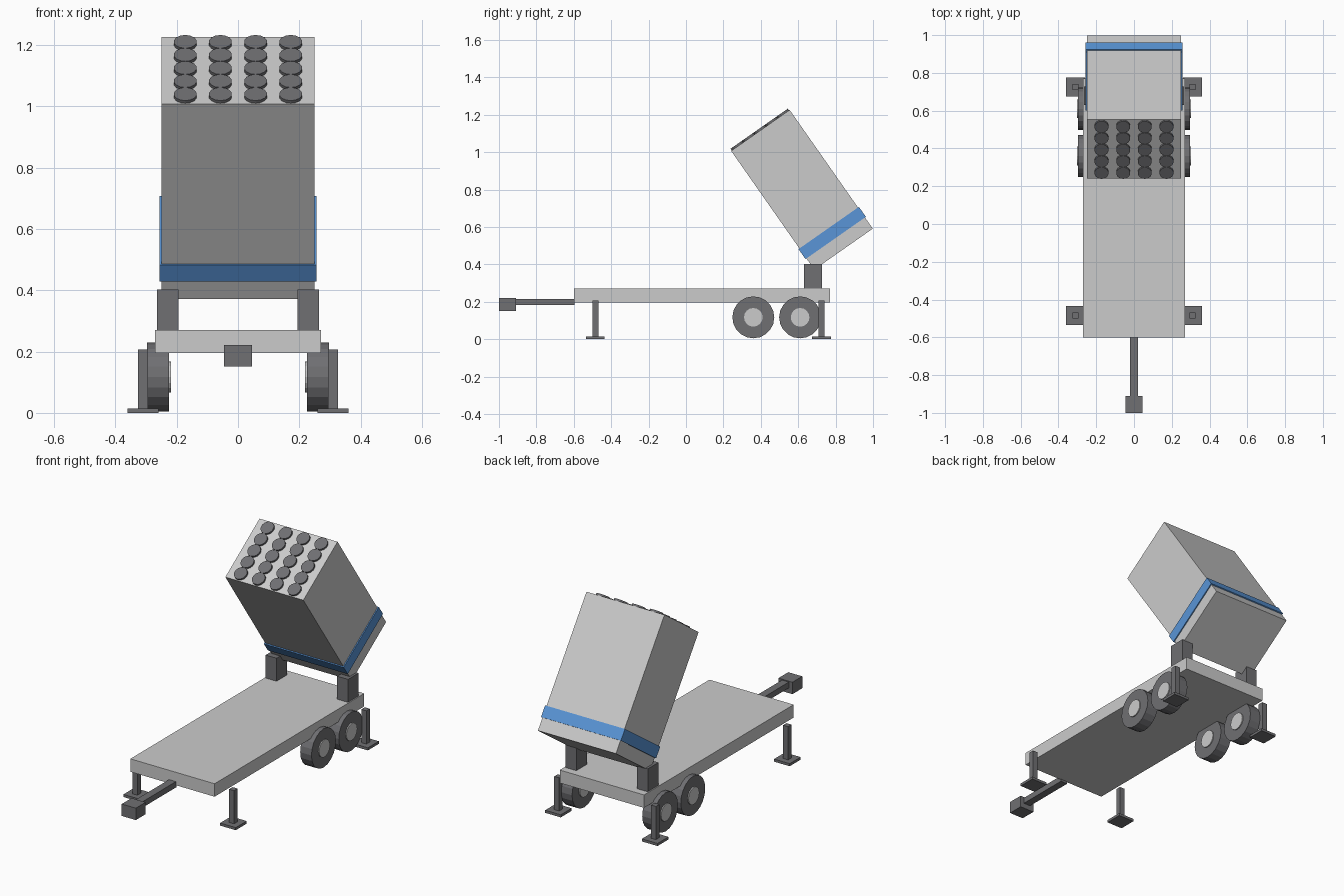
import bpy
from math import radians, pi
from mathutils import Matrix, Vector

if "Cube" in bpy.data.objects:
    bpy.data.objects.remove(bpy.data.objects["Cube"])


def material(name, color):
    m = bpy.data.materials.new(name)
    m.diffuse_color = color
    m.use_nodes = True
    m.node_tree.nodes["Principled BSDF"].inputs["Base Color"].default_value = m.diffuse_color
    return m


BLUE = material("blue", (0.10, 0.30, 0.68, 1))
DARK = material("dark_grey", (0.16, 0.16, 0.17, 1))


def finish(name, mat):
    ob = bpy.context.object
    ob.name = name
    if mat:
        ob.data.materials.append(mat)
    return ob


def box(name, x, y, z, mat=None):
    """Box from (min, max) ranges."""
    bpy.ops.mesh.primitive_cube_add(size=1)
    ob = finish(name, mat)
    ob.data.transform(Matrix.Diagonal((x[1] - x[0], y[1] - y[0], z[1] - z[0], 1)))
    ob.location = [(a + b) / 2 for a, b in (x, y, z)]
    return ob


def cylinder(name, loc, r, depth, sides, mat=None, rot=(0, 0, 0)):
    bpy.ops.mesh.primitive_cylinder_add(vertices=sides, radius=r, depth=depth,
                                        location=loc, rotation=rot)
    return finish(name, mat)


def around(c, half):
    return (c - half, c + half)


# Trailer deck and towing bar
box("deck", (-0.27, 0.27), (-0.6, 0.77), (0.195, 0.27))
box("tow_bar", (-0.022, 0.022), (-0.92, -0.595), (0.182, 0.216), DARK)
box("tow_hitch", (-0.045, 0.045), (-1.0, -0.91), (0.152, 0.221), DARK)

for s, side in ((-1, "left"), (1, "right")):
    # Stabiliser legs with foot pads
    for y, end in ((-0.485, "front"), (0.725, "rear")):
        box(f"{end}_{side}_leg", around(s * 0.31, 0.016), around(y, 0.016), (0.015, 0.207), DARK)
        box(f"{end}_{side}_foot_pad", around(s * 0.31, 0.05), around(y, 0.05), (0, 0.015), DARK)
    # Tandem wheels with hubs
    for y, end in ((0.36, "front"), (0.61, "rear")):
        c = (s * 0.261, y, 0.117)
        cylinder(f"{end}_{side}_tyre", c, 0.112, 0.072, 20, DARK, (0, pi / 2, 0))
        cylinder(f"{end}_{side}_hub", c, 0.05, 0.084, 16, None, (0, pi / 2, 0))
    # Upright supports
    box(f"{side}_support", around(s * 0.229, 0.035), (0.63, 0.727), (0.265, 0.403), DARK)

# Launcher pod parts, built upright around the pod centre and then tilted
L, W = 0.775, 0.382
pod = [box("pod", (-0.25, 0.25), (-W / 2, W / 2), (-L / 2, L / 2)),
       box("pod_band", (-0.256, 0.256), around(0, W / 2 + 0.006),
           (-L / 2 + 0.073, -L / 2 + 0.138), BLUE)]
for i in range(4):
    for j in range(5):
        pod.append(cylinder(f"tube_cap_{i}_{j}",
                            ((i - 1.5) * 0.1147, (j - 2) * 0.0745, L / 2),
                            0.0375, 0.022, 14, DARK))
tilt = Matrix.Translation((0, 0.62, 0.799)) @ Matrix.Rotation(radians(35), 4, 'X')
for ob in pod:
    ob.matrix_world = tilt @ Matrix.Translation(ob.location)
